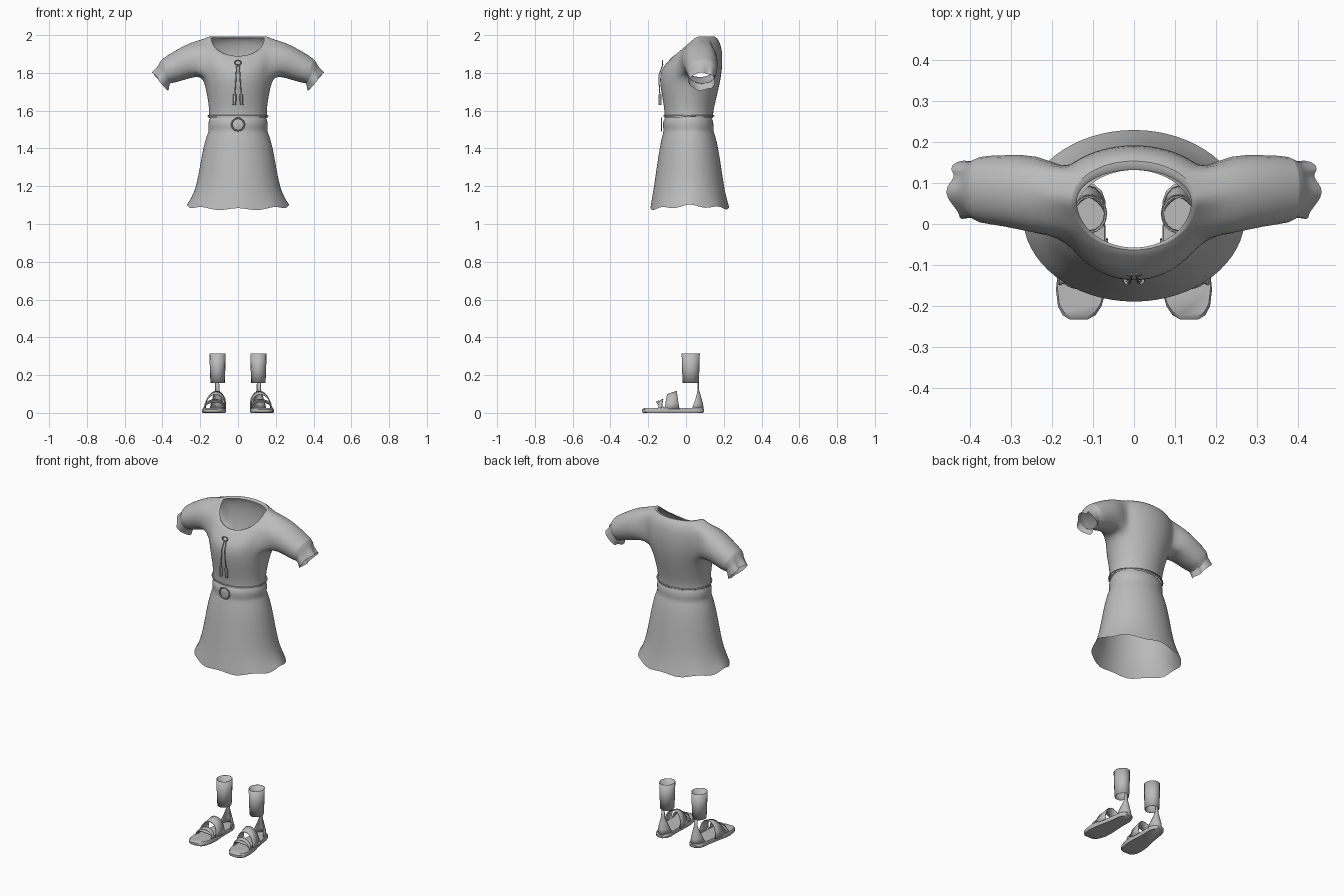
import bpy, bmesh, math
from math import sin, cos, pi, tau
from mathutils import Vector

cube = bpy.data.objects.get("Cube")
if cube:
    bpy.data.objects.remove(cube)

mat = bpy.data.materials.new("plain grey")
mat.use_nodes = True
GREY = (0.5, 0.5, 0.5, 1)
mat.diffuse_color = GREY
mat.node_tree.nodes["Principled BSDF"].inputs["Base Color"].default_value = GREY


def finish(bm, name, thick=0, subdiv=0, angle=50):
    bmesh.ops.recalc_face_normals(bm, faces=bm.faces)
    me = bpy.data.meshes.new(name)
    bm.to_mesh(me)
    bm.free()
    ob = bpy.data.objects.new(name, me)
    bpy.context.collection.objects.link(ob)
    me.materials.append(mat)
    if subdiv:
        ob.modifiers.new("smooth", 'SUBSURF').levels = subdiv
        ob.modifiers["smooth"].render_levels = subdiv
    if thick:
        ob.modifiers.new("thickness", 'SOLIDIFY').thickness = thick
    bpy.ops.object.select_all(action='DESELECT')
    ob.select_set(True)
    bpy.context.view_layer.objects.active = ob
    bpy.ops.object.shade_smooth_by_angle(angle=math.radians(angle))
    return ob


def loft(bm, rows, closed=True):
    """Skin rows of points (or existing verts) with quads."""
    grid = [[p if isinstance(p, bmesh.types.BMVert) else bm.verts.new(p) for p in r] for r in rows]
    n = len(grid[0])
    for a, b in zip(grid, grid[1:]):
        for j in range(n if closed else n - 1):
            k = (j + 1) % n
            bm.faces.new((a[j], a[k], b[k], b[j]))
    return grid


def body_ring(rx, yf, yc, yb, zf, zs, zb, n=32, wave=0):
    """Ring with separate front, side and back depth and height."""
    pts = []
    for j in range(n):
        a = tau * j / n
        s = sin(a)
        y = yc + s * (yb - yc if s > 0 else yc - yf)
        z = zs + abs(s) * ((zb if s > 0 else zf) - zs)
        pts.append(Vector((rx * cos(a), y, z + wave * cos(8 * a))))
    return pts


# Blouse: torso rings from waist to turned-in neckline
bm = bmesh.new()
torso = [
    (.157, -.115, .015, .145, 1.56, 1.56, 1.56),
    (.152, -.113, .015, .143, 1.59, 1.59, 1.59),
    (.158, -.122, .02, .157, 1.65, 1.65, 1.65),
    (.172, -.137, .03, .176, 1.73, 1.72, 1.73),
    (.186, -.140, .05, .188, 1.79, 1.77, 1.79),
    (.200, -.124, .06, .193, 1.83, 1.85, 1.85),
    (.205, -.095, .06, .192, 1.86, 1.92, 1.91),
    (.190, -.078, .06, .182, 1.88, 1.978, 1.965),
    (.147, -.062, .055, .152, 1.892, 1.998, 2.0),
    (.140, -.058, .055, .132, 1.885, 1.985, 1.985),
]
g = loft(bm, [body_ring(*r) for r in torso])
LOW, HIGH, HALF = 4, 7, 3

# Puffed sleeves grown out of the arm openings, ending in a flared ruffle
# each: top x, top z, bottom x, bottom z, front y, back y, ripple
sleeve = [
    (.255, 1.962, .215, 1.782, -.028, .178, 0),
    (.335, 1.918, .285, 1.762, -.008, .174, 0),
    (.418, 1.866, .352, 1.742, 0, .172, 0),
    (.413, 1.846, .360, 1.750, .015, .155, 0),
    (.450, 1.800, .373, 1.708, .010, .160, .008),
]
for side, mid in ((1, 0), (-1, 16)):
    cols = [(mid + side * c) % 32 for c in range(-HALF, HALF + 1)]
    hole = [g[LOW][c] for c in cols]
    hole += [g[r][cols[-1]] for r in range(LOW + 1, HIGH)]
    hole += [g[HIGH][c] for c in reversed(cols)]
    hole += [g[r][cols[0]] for r in range(HIGH - 1, LOW, -1)]
    inside = {g[r][c] for r in range(LOW, HIGH + 1) for c in cols}
    bmesh.ops.delete(bm, geom=[f for f in bm.faces if all(v in inside for v in f.verts)],
                     context='FACES_ONLY')
    angles = [math.atan2((v.co.z - 1.875) / .1, (v.co.y - .055) / .09) for v in hole]
    rows = [hole]
    for tx, tz, bx, bz, yf, yb, rip in sleeve:
        row = []
        for i, a in enumerate(angles):
            t = (1 + sin(a)) / 2
            w = rip * (-1) ** (i // 2)
            row.append(Vector((side * (bx + (tx - bx) * t + w),
                               (yf + yb) / 2 + (yb - yf) / 2 * cos(a),
                               bz + (tz - bz) * t + w * .5)))
        rows.append(row)
    loft(bm, rows)
bmesh.ops.delete(bm, geom=[v for v in bm.verts if not v.link_faces], context='VERTS')
bmesh.ops.delete(bm, geom=[e for e in bm.edges if not e.link_faces], context='EDGES')
finish(bm, "blouse", subdiv=1, angle=70)

# Skirt with rolled waistband and wavy hem: height, half width, front, back, wave
bm = bmesh.new()
skirt = [
    (1.568, .145, -.105, .132, 0), (1.550, .157, -.122, .144, 0),
    (1.515, .159, -.123, .147, 0), (1.495, .154, -.118, .144, 0),
    (1.470, .166, -.126, .155, 0), (1.400, .186, -.141, .172, 0),
    (1.300, .203, -.156, .187, 0), (1.200, .222, -.170, .202, 0),
    (1.140, .245, -.180, .214, .004),
]
rows = [body_ring(rx, yf, .02, yb, z, z, z, wave=w) for z, rx, yf, yb, w in skirt]
rows.append(body_ring(.272, -.19, .02, .23, 1.078, 1.098, 1.082, wave=.009))
loft(bm, rows)
finish(bm, "skirt", subdiv=1, angle=70)


def cord(name, pts, radius, cyclic=False):
    """Round cord through points, made as a mesh tube."""
    bm = bmesh.new()
    pts = [Vector(p) for p in pts]
    n = len(pts)
    rows = []
    for i, p in enumerate(pts):
        d = pts[(i + 1) % n] - pts[i - 1] if cyclic or 0 < i < n - 1 else \
            (pts[1] - p if i == 0 else p - pts[-2])
        d.normalize()
        u = d.cross(Vector((0.1, 1, 0.05))).normalized()
        v = d.cross(u)
        rows.append([p + radius * (cos(tau * k / 6) * u + sin(tau * k / 6) * v) for k in range(6)])
    if cyclic:
        g = loft(bm, rows)
        loft(bm, [g[-1], g[0]])
    else:
        g = loft(bm, rows)
        bm.faces.new(g[0])
        bm.faces.new(g[-1])
    finish(bm, name)


def circle(r, y, z, rz=None, n=20):
    return [(r * cos(tau * i / n), y, z + (rz or r) * sin(tau * i / n)) for i in range(n)]


# Belt ring, neck loop, lace ends with tassels
cord("belt_ring", circle(.033, -.13, 1.527), .004, True)
cord("lace_loop", circle(.017, -.124, 1.855, .012), .003, True)
cord("waist_cord", body_ring(.158, -.117, .015, .147, 1.572, 1.572, 1.572), .004, True)
for s, side in ((1, "left"), (-1, "right")):
    cord(side + "_lace", [(s * .006, -.122, 1.845), (s * .010, -.142, 1.79),
                          (s * .013, -.142, 1.74), (s * .017, -.138, 1.68)], .003)
    cord(side + "_tassel", [(s * .017, -.138, 1.685), (s * .019, -.137, 1.63)], .009)


def foot_x(y):
    return .112 - .08 * (y - .05) if y < .05 else .112


# Sandals and ankle cuffs, built for each foot
for s, side in ((1, "left"), (-1, "right")):
    # sole outline: half width along the foot
    prof = [(-.232, .022), (-.222, .040), (-.200, .053), (-.160, .061), (-.110, .060),
            (-.050, .051), (.010, .045), (.055, .043), (.080, .034), (.096, .016)]
    outline = [(foot_x(y) + w, y) for y, w in prof] + [(foot_x(y) - w, y) for y, w in prof[::-1]]
    bm = bmesh.new()
    rows = []
    for z, k in ((0, .96), (.005, 1), (.018, 1), (.025, .95)):
        rows.append([(s * (.12 + (x - .12) * k), -.065 + (y + .065) * k, z) for x, y in outline])
    g = loft(bm, rows)
    bm.faces.new(g[0])
    bm.faces.new(g[-1])
    finish(bm, side + "_sole", angle=40)

    # arched straps: rear and front y at the sole, at the crown, height, skew
    straps = {"wide_strap": (-.115, -.035, -.100, -.050, .100, .116, .056),
              "front_strap": (-.150, -.130, -.140, -.122, .066, .074, .056),
              "cross_strap": (-.125, -.110, -.160, -.145, .060, .066, .054)}
    for name, (f0, b0, f1, b1, hf, hb, w) in straps.items():
        bm = bmesh.new()
        rows = []
        for i in range(13):
            a = pi * i / 12
            h = sin(a) ** .8 if 0 < i < 12 else 0
            row = []
            for t in (0, .5, 1):
                y = (f0 + (b0 - f0) * t) * (1 - h) + (f1 + (b1 - f1) * t) * h
                x = foot_x(y) + w * cos(a) - .006 * h
                row.append((s * x, y, .02 + (hf + (hb - hf) * t - .02) * h))
            rows.append(row)
        loft(bm, rows, closed=False)
        finish(bm, side + "_" + name, thick=.005)

    # heel counter tapering up into a thin strap
    bm = bmesh.new()
    rows = []
    for z, w, y0, y1 in ((.018, .041, .030, .094), (.050, .034, .042, .090),
                         (.085, .023, .054, .080), (.120, .012, .062, .070), (.170, .010, .062, .067)):
        rows.append([(s * (.110 + w * cos(pi * i / 8)), y0 + (y1 - y0) * sin(pi * i / 8), z)
                     for i in range(9)])
    loft(bm, rows, closed=False)
    finish(bm, side + "_heel_counter", thick=.004)

    # open ankle cuff
    bm = bmesh.new()
    rows = []
    for z, rx, ry in ((.158, .038, .043), (.235, .041, .046), (.315, .043, .048)):
        rows.append([(s * .108 + rx * cos(tau * i / 16), .025 + ry * sin(tau * i / 16), z)
                     for i in range(16)])
    loft(bm, rows)
    finish(bm, side + "_ankle_cuff", thick=.003)
